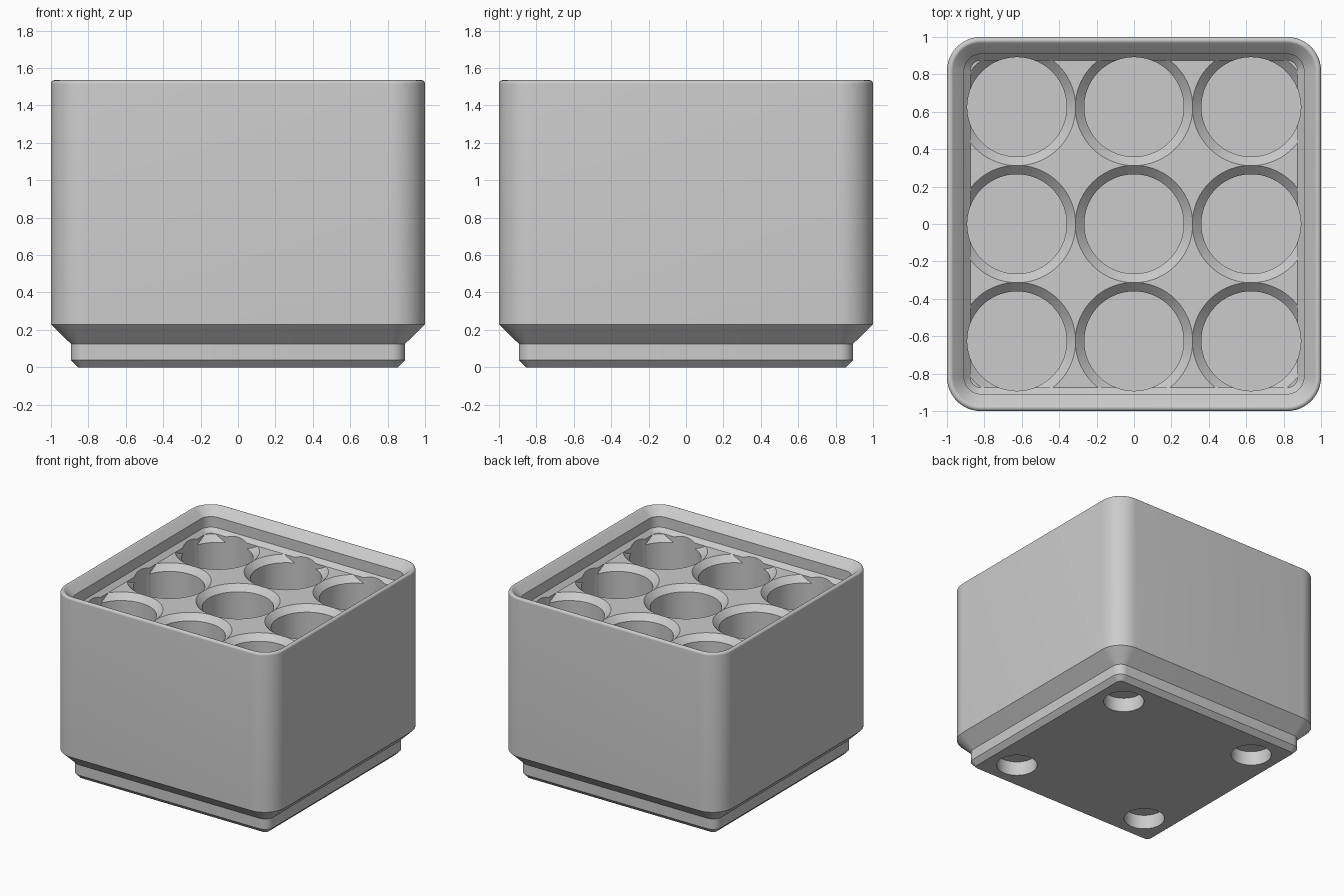
import bpy, bmesh, math
from mathutils import Matrix

if "Cube" in bpy.data.objects:
    bpy.data.objects.remove(bpy.data.objects["Cube"], do_unlink=True)

FLOOR = 1.349      # deck level inside the lip
PITCH = 0.626      # spacing of pockets and magnet holes
POCKET_R = 0.266
RIM_R = 0.314
CORNER = 0.181     # outer corner radius

grey = bpy.data.materials.new("light grey")
grey.use_nodes = True
colour = (0.6, 0.6, 0.6, 1)
grey.diffuse_color = colour
grey.node_tree.nodes["Principled BSDF"].inputs["Base Color"].default_value = colour


def make_object(name, bm):
    bmesh.ops.recalc_face_normals(bm, faces=bm.faces)
    mesh = bpy.data.meshes.new(name)
    bm.to_mesh(mesh)
    bm.free()
    obj = bpy.data.objects.new(name, mesh)
    mesh.materials.append(grey)
    bpy.context.collection.objects.link(obj)
    return obj


def rounded_loft(name, profile, steps=12):
    """Stack rounded squares, each inset from the outer wall, and cap the ends."""
    bm = bmesh.new()
    rings = []
    for inset, z in profile:
        radius, centre, ring = CORNER - inset, 1 - CORNER, []
        for quarter, (sx, sy) in enumerate([(1, 1), (-1, 1), (-1, -1), (1, -1)]):
            for i in range(steps + 1):
                a = (quarter + i / steps) * math.pi / 2
                ring.append(bm.verts.new((sx * centre + radius * math.cos(a),
                                          sy * centre + radius * math.sin(a), z)))
        rings.append(ring)
    count = len(rings[0])
    for low, high in zip(rings, rings[1:]):
        for i in range(count):
            j = (i + 1) % count
            bm.faces.new((low[i], low[j], high[j], high[i]))
    bm.faces.new(rings[0][::-1])
    bm.faces.new(rings[-1])
    return make_object(name, bm)


def frustum(name, x, y, r_low, r_high, z_low, z_high):
    bm = bmesh.new()
    place = Matrix.Translation((x, y, (z_low + z_high) / 2))
    bmesh.ops.create_cone(bm, cap_ends=True, segments=72, radius1=r_low, radius2=r_high,
                          depth=z_high - z_low, matrix=place)
    return make_object(name, bm)


def boolean(target, tool, operation="DIFFERENCE", keep=False):
    mod = target.modifiers.new("cut", "BOOLEAN")
    mod.operation, mod.solver, mod.object = operation, "EXACT", tool
    bpy.context.view_layer.objects.active = target
    bpy.ops.object.modifier_apply(modifier=mod.name)
    if not keep:
        bpy.data.objects.remove(tool, do_unlink=True)


# Body: stepped foot, tall wall, rounded lip crest, stepped inner lip, deck
foot = [(0.145, 0), (0.107, 0.039), (0.107, 0.125), (0, 0.229)]
crest_r, crest_z = 0.0188, 1.516
crest = [(crest_r - crest_r * math.cos(math.radians(a)),
          crest_z + crest_r * math.sin(math.radians(a))) for a in range(0, 136, 15)]
inner_lip = [(0.0916, 1.470), (0.0916, 1.383), (0.125, FLOOR)]
body = rounded_loft("storage_bin", foot + crest + inner_lip)

# Pockets: countersunk rims kept inside the lip, then straight bores
deck_area = rounded_loft("deck_area", [(0.125, 1.2), (0.125, 1.4)])
for row in (-1, 0, 1):
    for column in (-1, 0, 1):
        x, y = column * PITCH, row * PITCH
        slope = (RIM_R - POCKET_R) / 0.048
        rim = frustum("rim_cutter", x, y, POCKET_R - 0.01, RIM_R + 0.002 * slope,
                      FLOOR - 0.048 - 0.01 / slope, FLOOR + 0.002)
        boolean(rim, deck_area, "INTERSECT", keep=True)
        boolean(body, rim)
        boolean(body, frustum("bore_cutter", x, y, POCKET_R, POCKET_R, 0.34, 1.44))
bpy.data.objects.remove(deck_area, do_unlink=True)

# Magnet holes under the foot
for x in (-PITCH, PITCH):
    for y in (-PITCH, PITCH):
        boolean(body, frustum("magnet_cutter", x, y, 0.152, 0.152, -0.1, 0.116))

bpy.ops.object.select_all(action="DESELECT")
body.select_set(True)
bpy.context.view_layer.objects.active = body
bpy.ops.object.shade_smooth_by_angle(angle=math.radians(30))
